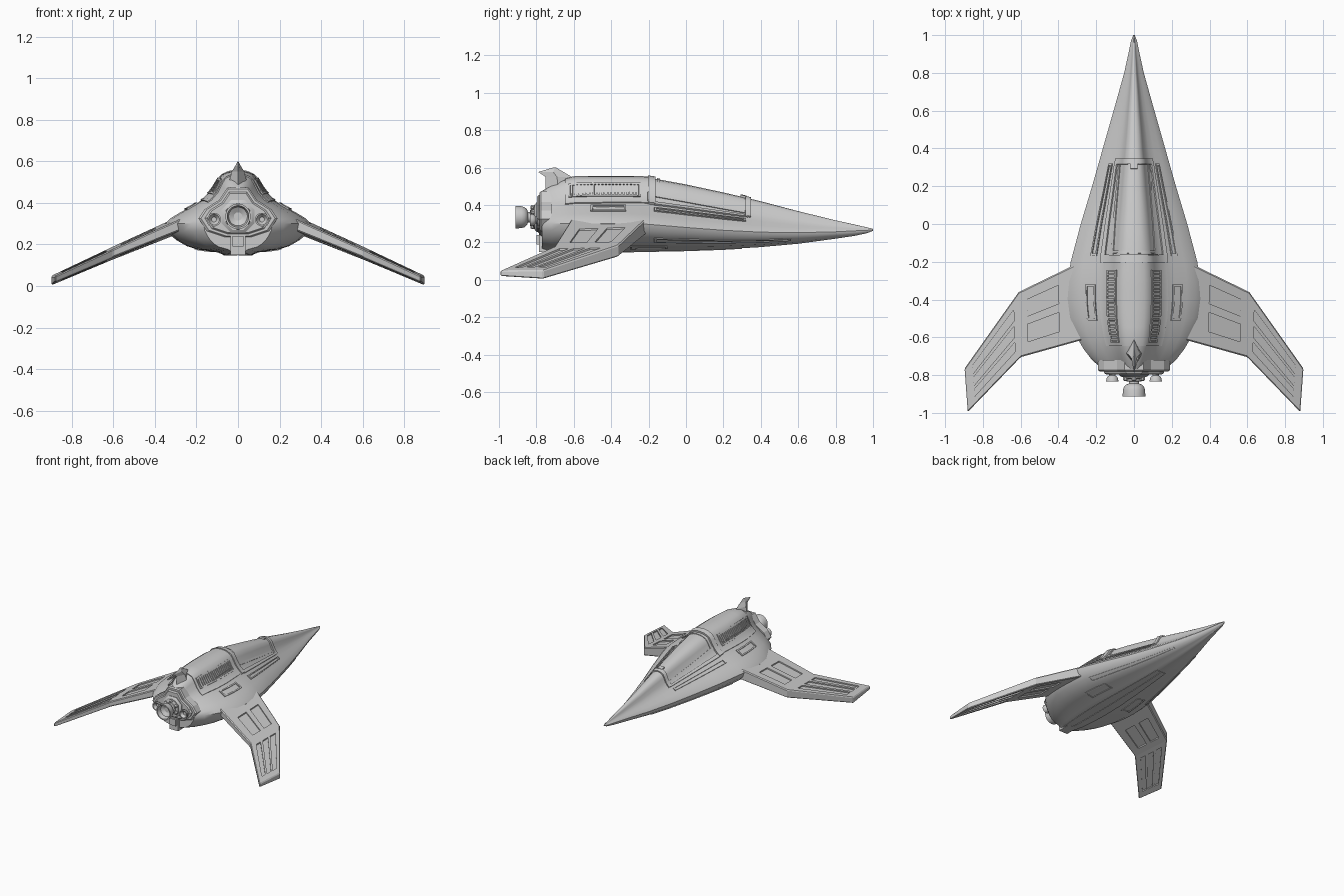
import bpy, bmesh
from math import cos, sin, pi, radians
from mathutils import Vector

if "Cube" in bpy.data.objects:
    bpy.data.objects.remove(bpy.data.objects["Cube"])

# hull stations: y, half width, top z, bottom z, widest z
STATIONS = [(1, .004, .272, .262, .266), (.97, .016, .28, .25, .265), (.9, .03, .296, .235, .262),
            (.8, .052, .318, .22, .257), (.6, .108, .367, .193, .252), (.4, .165, .42, .175, .255),
            (.2, .222, .467, .163, .265), (0, .282, .51, .156, .28), (-.2, .335, .547, .152, .297),
            (-.3, .349, .55, .15, .3), (-.4, .351, .55, .15, .3), (-.5, .338, .55, .15, .3),
            (-.6, .302, .548, .15, .3), (-.66, .268, .532, .152, .3), (-.72, .222, .505, .156, .3),
            (-.77, .165, .475, .165, .3)]
# normalised half section, from the spine (s=0) over the side (s=1) to the keel (s=2)
SECTION = [(0, 1), (.12, .98), (.22, .92), (.28, .8), (.35, .63), (.46, .48), (.62, .35), (.8, .21),
           (.93, .1), (1, 0), (1.03, -.25), (1.15, -.52), (1.3, -.72), (1.45, -.83), (1.72, -.92),
           (1.8, -1), (2, -1)]


def lerp_table(table, t):
    for a, b in zip(table, table[1:]):
        if min(a[0], b[0]) <= t <= max(a[0], b[0]):
            f = (t - a[0]) / (b[0] - a[0])
            return [p + (q - p) * f for p, q in zip(a, b)]
    return table[-1]


def surf(y, s):
    """Point on the hull; negative s is the left side."""
    y, w, top, bot, mid = lerp_table(STATIONS, y)
    k = lerp_table(SECTION, abs(s))[1]
    x = w * (abs(s) if abs(s) <= 1 else 2 - abs(s)) * (1 if s >= 0 else -1)
    return Vector((x, y, mid + k * (top - mid if k > 0 else mid - bot)))


def normal(y, s):
    n = (surf(y, s + .02) - surf(y, s - .02)).cross(surf(y + .02, s) - surf(y - .02, s)).normalized()
    return n if n.dot(surf(y, s) - Vector((0, y, .29))) > 0 else -n


def finish(bm, name, mirror=False, smooth=30):
    bmesh.ops.recalc_face_normals(bm, faces=bm.faces)
    me = bpy.data.meshes.new(name)
    bm.to_mesh(me)
    bm.free()
    if smooth:
        me.polygons.foreach_set("use_smooth", [True] * len(me.polygons))
        me.set_sharp_from_angle(angle=radians(smooth))
    ob = bpy.data.objects.new(name, me)
    bpy.context.collection.objects.link(ob)
    if mirror:
        ob.modifiers.new("mirror", 'MIRROR').use_mirror_merge = False
    return ob


def loft(bm, rings):
    vs = [[bm.verts.new(p) for p in r] for r in rings]
    n = len(vs[0])
    for a, b in zip(vs, vs[1:]):
        for i in range(n):
            bm.faces.new((a[i], a[(i + 1) % n], b[(i + 1) % n], b[i]))
    bm.faces.new(vs[0])
    bm.faces.new(vs[-1])


def patch(bm, y0, y1, s0, s1, t0=None, t1=None, h=.007):
    """Raised plate hugging the hull: s0..s1 at y0, t0..t1 at y1."""
    t0, t1 = (s0 if t0 is None else t0), (s1 if t1 is None else t1)
    ny = max(1, round(abs(y1 - y0) / .05))
    ns = max(1, round(abs(s1 - s0) / .05))
    rings = []
    for i in range(ny + 1):
        f = i / ny
        y, a, b = y0 + (y1 - y0) * f, s0 + (t0 - s0) * f, s1 + (t1 - s1) * f
        ss = [a + (b - a) * j / ns for j in range(ns + 1)]
        rings.append([surf(y, s) + normal(y, s) * h for s in ss] +
                     [surf(y, s) - normal(y, s) * .012 for s in reversed(ss)])
    loft(bm, rings)


def frame(bm, y0, y1, s0, s1, e=.012, u=.025, h=.007):
    patch(bm, y0, y0 - e, s0, s1, h=h)
    patch(bm, y1 + e, y1, s0, s1, h=h)
    patch(bm, y0, y1, s0, s0 + u, h=h)
    patch(bm, y0, y1, s1 - u, s1, h=h)


# hull
bm = bmesh.new()
params = [p[0] for p in SECTION]
ring = params + [-p for p in params[-2:0:-1]]
loft(bm, [[surf(st[0], s) for s in ring] for st in STATIONS])
finish(bm, "hull", smooth=35)

# canopy: rear and front hoops, side rails, window bars
bm = bmesh.new()
patch(bm, -.165, -.205, -.52, .52, h=.013)
patch(bm, .345, .315, -.52, .52, h=.01)
for k in (-1, 1):
    patch(bm, .33, -.17, k * .46, k * .53, h=.009)
    patch(bm, .32, -.17, k * .38, k * .42, k * .33, k * .37, h=.005)
patch(bm, -.14, -.155, -.36, .36, h=.005)
patch(bm, .32, .29, -.09, .09, h=.012)
finish(bm, "canopy_frame")

# spine plate behind the canopy
bm = bmesh.new()
patch(bm, -.2, -.645, -.5, .5, -.52, .52, h=.006)
finish(bm, "spine_plate", smooth=40)

# vents along the spine
bm = bmesh.new()
frame(bm, -.245, -.625, .25, .4, e=.008, u=.02, h=.012)
for i in range(19):
    y = -.262 - i * .019
    patch(bm, y, y - .009, .27, .38, h=.012)
finish(bm, "spine_vents", mirror=True)

# shoulder hatch, long side slot, lower slot and belly hatches
bm = bmesh.new()
frame(bm, -.32, -.51, .58, .73)
frame(bm, .32, -.17, .6, .7, u=.022)
finish(bm, "shoulder_frames", mirror=True)
bm = bmesh.new()
frame(bm, .56, -.17, 1.14, 1.25, u=.025, h=.005)
frame(bm, -.1, -.3, 1.4, 1.62, h=.004)
finish(bm, "lower_frames", mirror=True)
bm = bmesh.new()
patch(bm, .3, -.74, 1.8, 1.99, h=.003)
finish(bm, "keel_plate", mirror=True)

# wings: leading xy, trailing xy, top z, thickness
WING = [((.26, -.19), (.26, -.61), .347, .085), ((.61, -.36), (.60, -.705), .186, .062),
        ((.897, -.765), (.88, -.995), .05, .046)]


def wing_ring(le, te, z, t):
    zt = z + (le[0] - te[0]) * .46
    return [Vector((*le, z)), Vector((*te, zt - t * .2)), Vector((*te, zt - t * .85)), Vector((*le, z - t))]


rings = [wing_ring(*w) for w in WING]
bm = bmesh.new()
loft(bm, rings)
wing = finish(bm, "wings", smooth=0)
# recessed wing panels, above and below
bm = bmesh.new()
slots = [(0, .4, .88, .17, .42), (0, .4, .88, .54, .8),
         (1, .1, .86, .16, .34), (1, .1, .86, .42, .6), (1, .1, .86, .68, .83)]
for i, a0, a1, b0, b1 in slots:
    for lead, trail, up in ((0, 1, 1), (3, 2, -1)):
        def at(a, b):
            p, q = rings[i], rings[i + 1]
            return p[lead].lerp(q[lead], a).lerp(p[trail].lerp(q[trail], a), b)
        quad = [at(a0, b0), at(a1, b0), at(a1, b1), at(a0, b1)]
        loft(bm, [[p + Vector((0, 0, d * up)) for p in quad] for d in (-.009, .012)])
cutter = finish(bm, "wing_slot_cutter", smooth=0)
cutter.hide_render = True
cutter.hide_set(True)
bev = wing.modifiers.new("bevel", 'BEVEL')
bev.width, bev.segments = .006, 1
cut = wing.modifiers.new("slots", 'BOOLEAN')
cut.object, cut.operation, cut.solver = cutter, 'DIFFERENCE', 'EXACT'
wing.modifiers.new("mirror", 'MIRROR').use_mirror_merge = False

# tail fin: diamond sections rising and sweeping back
bm = bmesh.new()
fin = [(.46, -.56, -.68, -.75, .055), (.55, -.61, -.69, -.75, .03), (.577, -.655, -.71, -.79, .014),
       (.60, -.695, -.70, -.71, .002)]
loft(bm, [[(0, f, z), (w, m, z), (0, b, z), (-w, m, z)] for z, f, m, b, w in fin])
finish(bm, "tail_fin", smooth=0)

# stepped rear plate with lower box
HALF = [(.05, .475), (.09, .415), (.16, .37), (.19, .325), (.15, .265), (.06, .235)]
outline = HALF + [(-x, z) for x, z in reversed(HALF)]


def plate(name, k, y0, y1):
    b = bmesh.new()
    loft(b, [[(x * q, y, .335 + (z - .335) * q) for x, z in outline]
             for y, q in ((y0, k), (y1 + .008, k), (y1, k - .06))])
    finish(b, name, smooth=0)


plate("rear_plate_outer", 1, -.72, -.782)
plate("rear_plate_inner", .84, -.75, -.796)
for name, w, z0, z1, y1 in (("rear_box", .037, .15, .25, -.785), ("rear_box_step", .026, .19, .24, -.798)):
    bm = bmesh.new()
    loft(bm, [[(-w, y, z0), (w, y, z0), (w, y, z1), (-w, y, z1)] for y in (-.68, y1)])
    finish(bm, name, smooth=0)


def lathe(name, x, z, profile, n=24, mirror=False):
    b = bmesh.new()
    loft(b, [[(x + r * cos(2 * pi * (i + .5) / n), y, z + r * sin(2 * pi * (i + .5) / n))
              for i in range(n)] for y, r in profile])
    finish(b, name, mirror)


# engines with hollow bells
lathe("main_engine_collar", 0, .335, [(-.77, .085), (-.8, .085), (-.81, .07)], n=8)
lathe("main_engine", 0, .335, [(-.78, .06), (-.815, .06), (-.82, .042), (-.832, .042), (-.835, .028), (-.845, .028),
                               (-.85, .042), (-.863, .054), (-.88, .059), (-.912, .061), (-.912, .052),
                               (-.88, .045), (-.865, .02)])
lathe("side_engine", .115, .32, [(-.76, .038), (-.792, .038), (-.795, .018), (-.803, .018), (-.808, .025), (-.818, .031),
                                 (-.835, .033), (-.835, .026), (-.815, .012)], n=20, mirror=True)
# small fuel pods around the main engine
for i in range(6):
    a = pi / 6 + i * pi / 3
    lathe("engine_pod", .052 * cos(a), .335 + .052 * sin(a), [(-.79, .013), (-.825, .013), (-.832, .006)], n=8)
